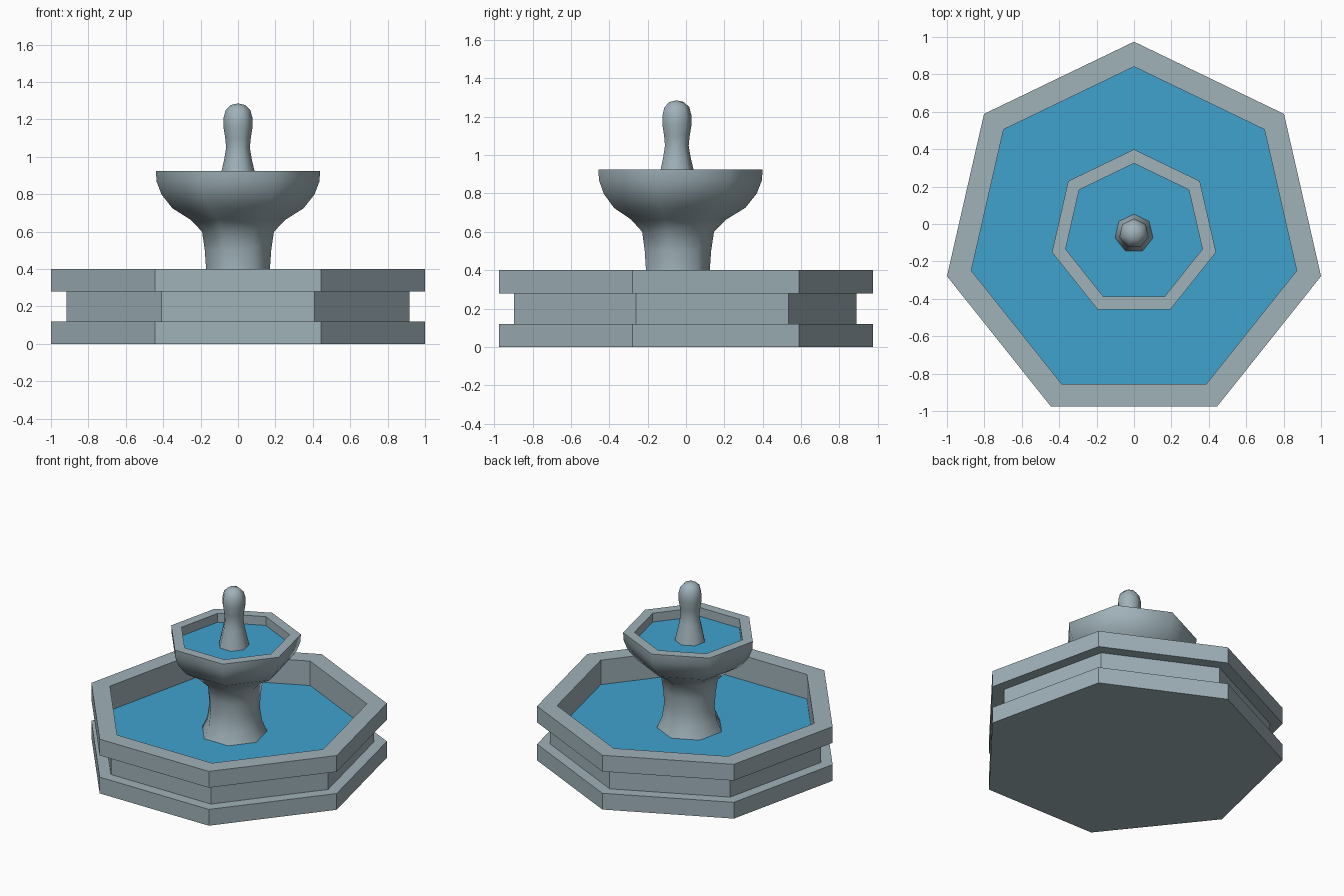
import bpy, bmesh, math

if "Cube" in bpy.data.objects:
    bpy.data.objects.remove(bpy.data.objects["Cube"])

SIDES = 7
CY = -0.051  # heptagon centre, so that the bounds are centred on y = 0


def material(name, rgb):
    m = bpy.data.materials.new(name)
    m.diffuse_color = (*rgb, 1.0)
    m.use_nodes = True
    m.node_tree.nodes["Principled BSDF"].inputs["Base Color"].default_value = m.diffuse_color
    return m


stone = material("grey_stone", (0.35, 0.445, 0.485))
water = material("blue_water", (0.051, 0.36, 0.62))


def lathe(name, profile, mat, smooth=False, flat_from=None):
    """Spin (radius, z) points into seven sides; radius 0 closes to a pole.
    Bands from index flat_from onwards keep flat shading."""
    bm = bmesh.new()
    rings = []
    for r, z in profile:
        if r == 0:
            rings.append([bm.verts.new((0, CY, z))] * SIDES)
        else:
            rings.append([bm.verts.new((
                r * math.cos(math.pi / 2 + 2 * math.pi * i / SIDES),
                CY + r * math.sin(math.pi / 2 + 2 * math.pi * i / SIDES), z))
                for i in range(SIDES)])
    flat = []
    for k in range(len(rings) - 1):
        a, b = rings[k], rings[k + 1]
        for i in range(SIDES):
            j = (i + 1) % SIDES
            bm.faces.new(list(dict.fromkeys((a[i], a[j], b[j], b[i]))))
            flat.append(flat_from is not None and k >= flat_from)
    me = bpy.data.meshes.new(name)
    bm.to_mesh(me)
    bm.free()
    me.materials.append(mat)
    ob = bpy.data.objects.new(name, me)
    bpy.context.collection.objects.link(ob)
    if smooth:
        bpy.ops.object.select_all(action='DESELECT')
        ob.select_set(True)
        bpy.context.view_layer.objects.active = ob
        bpy.ops.object.shade_smooth_by_angle(angle=math.radians(60))
        for p, f in zip(me.polygons, flat):
            if f:
                p.use_smooth = False
    return ob


# Lower basin: foot slab, recessed wall, overhanging rim, inner wall
lathe("basin", [(0, 0), (1.0257, 0), (1.0257, 0.12), (0.94, 0.12), (0.94, 0.28),
                (1.0257, 0.28), (1.0257, 0.4), (0.892, 0.4), (0.892, 0.22)], stone)

# Pedestal flowing into the upper bowl, with flat rim and inner wall
bowl = [(0.225, 0.22), (0.19, 0.3), (0.175, 0.4), (0.182, 0.5), (0.197, 0.6),
        (0.262, 0.665), (0.36, 0.725), (0.42, 0.8), (0.447, 0.87), (0.45, 0.925),
        (0.375, 0.925), (0.375, 0.86)]
lathe("pedestal_and_bowl", bowl, stone, smooth=True, flat_from=9)

# Finial with rounded head
lathe("finial", [(0.104, 0.86), (0.09, 0.925), (0.075, 0.99), (0.065, 1.05),
                 (0.07, 1.1), (0.08, 1.16), (0.08, 1.205), (0.068, 1.25),
                 (0.04, 1.277), (0, 1.286)], stone, smooth=True)

# Water surfaces
for name, r, z in (("lower_water", 0.892, 0.22), ("upper_water", 0.375, 0.86)):
    lathe(name, [(r, z), (0, z)], water)
